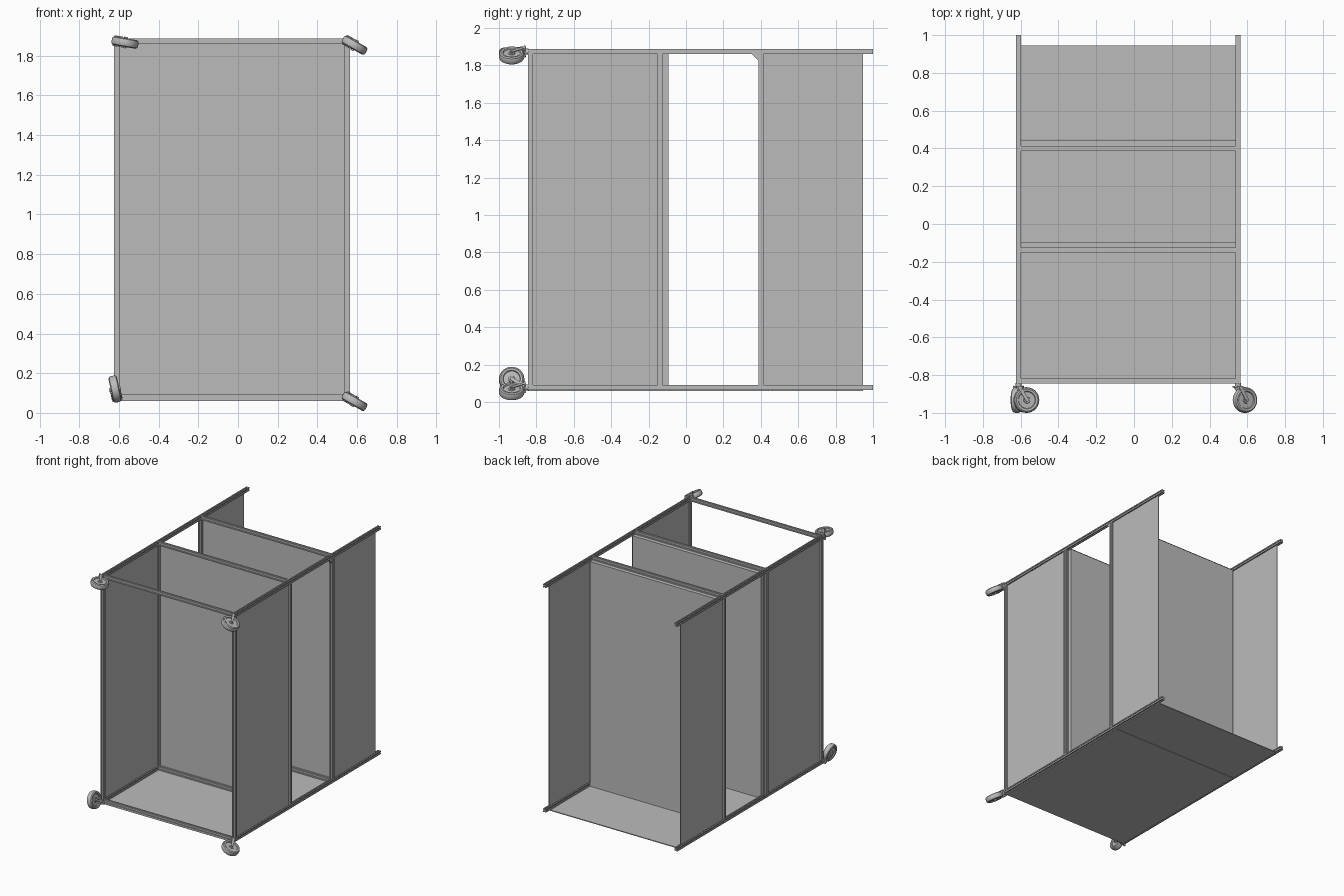
import bpy, bmesh, math
from mathutils import Matrix, Vector

if "Cube" in bpy.data.objects:
    bpy.data.objects.remove(bpy.data.objects["Cube"], do_unlink=True)

grey = bpy.data.materials.new("light grey")
grey.use_nodes = True
colour = (0.5, 0.5, 0.5, 1)
grey.diffuse_color = colour
grey.node_tree.nodes["Principled BSDF"].inputs["Base Color"].default_value = colour

LEFT, RIGHT = -0.611, 0.551          # rail centre lines
LOW, HIGH = 0.079, 1.874
FRONT, MID, REAR = -0.832, -0.138, 0.4
HALF = 0.0132                        # half width of a frame bar


def finish(name, bm, smooth=False):
    bmesh.ops.recalc_face_normals(bm, faces=bm.faces)
    mesh = bpy.data.meshes.new(name)
    bm.to_mesh(mesh)
    bm.free()
    mesh.materials.append(grey)
    obj = bpy.data.objects.new(name, mesh)
    bpy.context.collection.objects.link(obj)
    if smooth:
        bpy.ops.object.select_all(action='DESELECT')
        obj.select_set(True)
        bpy.context.view_layer.objects.active = obj
        bpy.ops.object.shade_smooth_by_angle(angle=math.radians(30))
    return obj


def box(name, lo, hi):
    bm = bmesh.new()
    bmesh.ops.create_cube(bm, size=1)
    lo, hi = Vector(lo), Vector(hi)
    for v in bm.verts:
        v.co = (lo + hi) / 2 + v.co * (hi - lo)
    return finish(name, bm)


def bar(name, start, end):
    """Slotted square extrusion between two points."""
    start, end = Vector(start), Vector(end)
    slot, deep = 0.004, HALF - 0.006
    side = [(HALF, -HALF), (HALF, -slot), (deep, -slot), (deep, slot), (HALF, slot)]
    bm = bmesh.new()
    ring = []
    for quarter in range(4):
        turn = Matrix.Rotation(quarter * math.pi / 2, 3, 'Z')
        ring += [bm.verts.new(turn @ Vector((x, y, 0))) for x, y in side]
    face = bm.faces.new(ring)
    out = bmesh.ops.extrude_face_region(bm, geom=[face])
    top = [g for g in out["geom"] if isinstance(g, bmesh.types.BMVert)]
    bmesh.ops.translate(bm, vec=(0, 0, (end - start).length), verts=top)
    if not any(f.is_valid and all(abs(v.co.z) < 1e-6 for v in f.verts) for f in bm.faces):
        bm.faces.new(ring)
    turn = Vector((0, 0, 1)).rotation_difference(end - start).to_matrix().to_4x4()
    bm.transform(Matrix.Translation(start) @ turn)
    return finish(name, bm)


# Frame: long rails, uprights and cross bars
for x, side in ((LEFT, "a"), (RIGHT, "b")):
    for z, level in ((LOW, "lower"), (HIGH, "upper")):
        bar(f"{level}_rail_{side}", (x, FRONT - HALF, z), (x, 1, z))
    for y, place in ((FRONT, "front"), (MID, "middle"), (REAR, "rear")):
        bar(f"{place}_upright_{side}", (x, y, LOW + HALF), (x, y, HIGH - HALF))
for y, place in ((FRONT, "front"), (MID, "middle"), (REAR, "rear")):
    for z, level in ((LOW, "lower"), (HIGH, "upper")):
        bar(f"{level}_{place}_cross_bar", (LEFT + HALF, y, z), (RIGHT - HALF, y, z))

# Side panels set in the bar slots, with an open bay between them
T = 0.003
for x, side in ((LEFT, "a"), (RIGHT, "b")):
    box(f"front_side_panel_{side}", (x - T, FRONT + HALF, LOW + HALF), (x + T, MID - HALF, HIGH - HALF))
    box(f"rear_side_panel_{side}", (x - T, REAR + HALF, LOW + HALF), (x + T, 0.945, HIGH - HALF))

# Partitions behind the cross bars
for y, place in ((MID, "middle"), (REAR, "rear")):
    box(f"{place}_partition", (LEFT + HALF, y + HALF, LOW - HALF),
        (RIGHT - HALF, y + 0.044, HIGH - HALF))

# Floor in two sheets
for name, y0, y1 in (("front_floor", FRONT - HALF, 0.443), ("rear_floor", 0.447, 0.945)):
    box(name, (LEFT + 0.008, y0, 0.059), (RIGHT - 0.008, y1, LOW - HALF))

# Corner gusset under the upper rail
bm = bmesh.new()
y, z = REAR - HALF, HIGH - HALF
tri = [bm.verts.new((RIGHT - 0.01, *p)) for p in ((y, z), (y - 0.035, z), (y, z - 0.035))]
out = bmesh.ops.extrude_face_region(bm, geom=[bm.faces.new(tri)], use_keep_orig=True)
bmesh.ops.translate(bm, vec=(0.02, 0, 0),
                    verts=[g for g in out["geom"] if isinstance(g, bmesh.types.BMVert)])
finish("gusset", bm)


def caster(name, x, z, angle):
    """Swivel caster; local z is the axle, x the trail, y the stem direction."""
    a = math.radians(angle)
    trail = Vector((math.cos(a), 0, math.sin(a)))
    stem = Vector((0, 1, 0))
    axle = trail.cross(stem)
    place = Matrix((trail, stem, axle)).transposed().to_4x4()
    place.translation = Vector((x, -0.932, z)) + trail * 0.042

    # Wheel turned from a half profile
    half = [(0, 0.018), (0.016, 0.018), (0.018, 0.013), (0.044, 0.013),
            (0.047, 0.02), (0.058, 0.022), (0.065, 0.017), (0.068, 0.008)]
    profile = half + [(r, -h) for r, h in reversed(half)]
    bm = bmesh.new()
    pts = [bm.verts.new((r, 0, h)) for r, h in profile]
    edges = [bm.edges.new(pair) for pair in zip(pts, pts[1:])]
    bmesh.ops.spin(bm, geom=pts + edges, cent=(0, 0, 0), axis=(0, 0, 1),
                   angle=math.tau, steps=32, use_duplicate=False)
    bmesh.ops.remove_doubles(bm, verts=bm.verts, dist=1e-5)
    bm.transform(place)
    finish(name + "_wheel", bm, True)

    # Fork arms, crown, swivel head and axle pin
    bm = bmesh.new()
    hub, top = Vector((0, 0, 0)), Vector((-0.04, 0.066, 0))
    lean = Vector((0, 1, 0)).rotation_difference(top).to_matrix().to_4x4()
    for s in (-1, 1):
        m = Matrix.Translation((hub + top) / 2 + Vector((0, 0, s * 0.025))) @ lean
        bmesh.ops.create_cube(bm, size=1, matrix=m @ Matrix.Diagonal((0.018, 0.09, 0.004, 1)))
    crown = Matrix.Translation((-0.042, 0.071, 0))
    bmesh.ops.create_cube(bm, size=1, matrix=crown @ Matrix.Diagonal((0.034, 0.008, 0.054, 1)))
    upright = Matrix.Rotation(math.pi / 2, 4, 'X')
    bmesh.ops.create_cone(bm, cap_ends=True, segments=20, radius1=0.016, radius2=0.016, depth=0.024,
                          matrix=Matrix.Translation((-0.042, 0.078, 0)) @ upright)
    bmesh.ops.create_cone(bm, cap_ends=True, segments=16, radius1=0.008, radius2=0.008, depth=0.058)
    bm.transform(place)
    finish(name + "_fork", bm, True)


caster("upper_caster_a", LEFT, HIGH, -10)
caster("upper_caster_b", RIGHT, HIGH, -30)
caster("lower_caster_a", LEFT, LOW, 102)
caster("lower_caster_b", RIGHT, LOW, -30)
